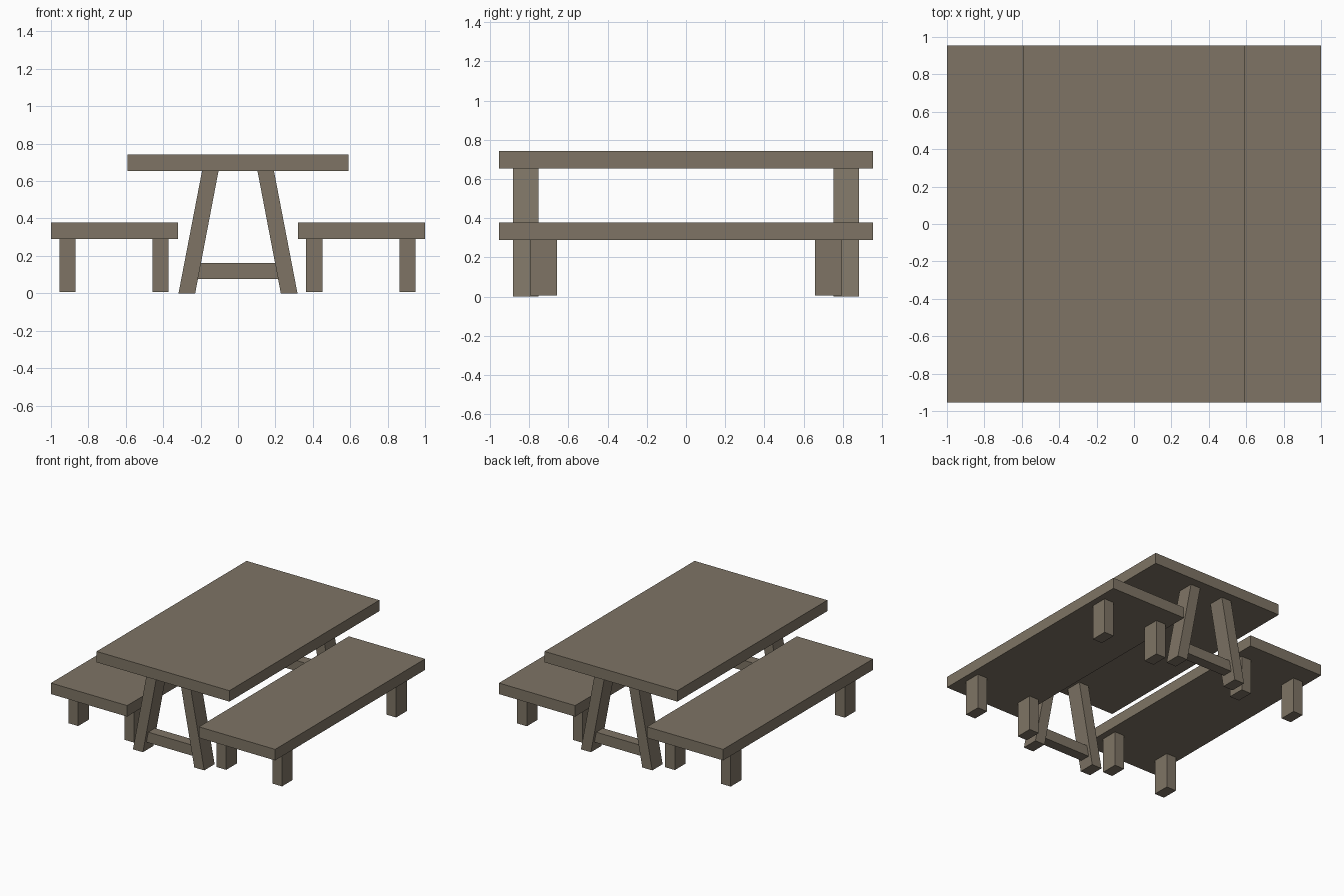
import bpy

if "Cube" in bpy.data.objects:
    bpy.data.objects.remove(bpy.data.objects["Cube"])

wood = bpy.data.materials.new("brown wood")
wood.diffuse_color = (0.21, 0.175, 0.13, 1)
wood.use_nodes = True
wood.node_tree.nodes["Principled BSDF"].inputs["Base Color"].default_value = wood.diffuse_color


def prism(name, profile, y0, y1):
    """Extrude a counter-clockwise (x, z) profile, as seen from the front, along y."""
    n = len(profile)
    verts = [(x, y, z) for y in (y0, y1) for x, z in profile]
    faces = [tuple(range(n)), tuple(range(2 * n - 1, n - 1, -1))]
    faces += [(i, i + n, (i + 1) % n + n, (i + 1) % n) for i in range(n)]
    mesh = bpy.data.meshes.new(name)
    mesh.from_pydata(verts, [], faces)
    mesh.materials.append(wood)
    obj = bpy.data.objects.new(name, mesh)
    bpy.context.collection.objects.link(obj)
    return obj


def box(name, x0, x1, y0, y1, z0, z1):
    return prism(name, [(x0, z0), (x1, z0), (x1, z1), (x0, z1)], y0, y1)


# Table top
box("table_top", -0.592, 0.592, -0.955, 0.955, 0.655, 0.743)

for end, yc in (("front", -0.818), ("back", 0.818)):
    # Splayed table legs, cut level at top and bottom
    prism(f"{end}_right_table_leg",
          [(0.229, 0), (0.318, 0), (0.192, 0.655), (0.104, 0.655)],
          yc - 0.066, yc + 0.066)
    prism(f"{end}_left_table_leg",
          [(-0.318, 0), (-0.229, 0), (-0.104, 0.655), (-0.192, 0.655)],
          yc - 0.066, yc + 0.066)
    # Cross bar between the legs
    prism(f"{end}_cross_bar",
          [(-0.215, 0.076), (0.215, 0.076), (0.199, 0.161), (-0.199, 0.161)],
          yc - 0.042, yc + 0.042)

# Benches with four square-cut legs each
for side, xc in (("left", -0.66), ("right", 0.66)):
    box(f"{side}_bench_seat", xc - 0.34, xc + 0.34, -0.955, 0.955, 0.29, 0.379)
    for sx in (-1, 1):
        for sy in (-1, 1):
            lx, ly = xc - 0.003 + sx * 0.249, sy * 0.727
            box(f"{side}_bench_leg", lx - 0.0435, lx + 0.0435,
                ly - 0.068, ly + 0.068, 0.006, 0.29)
